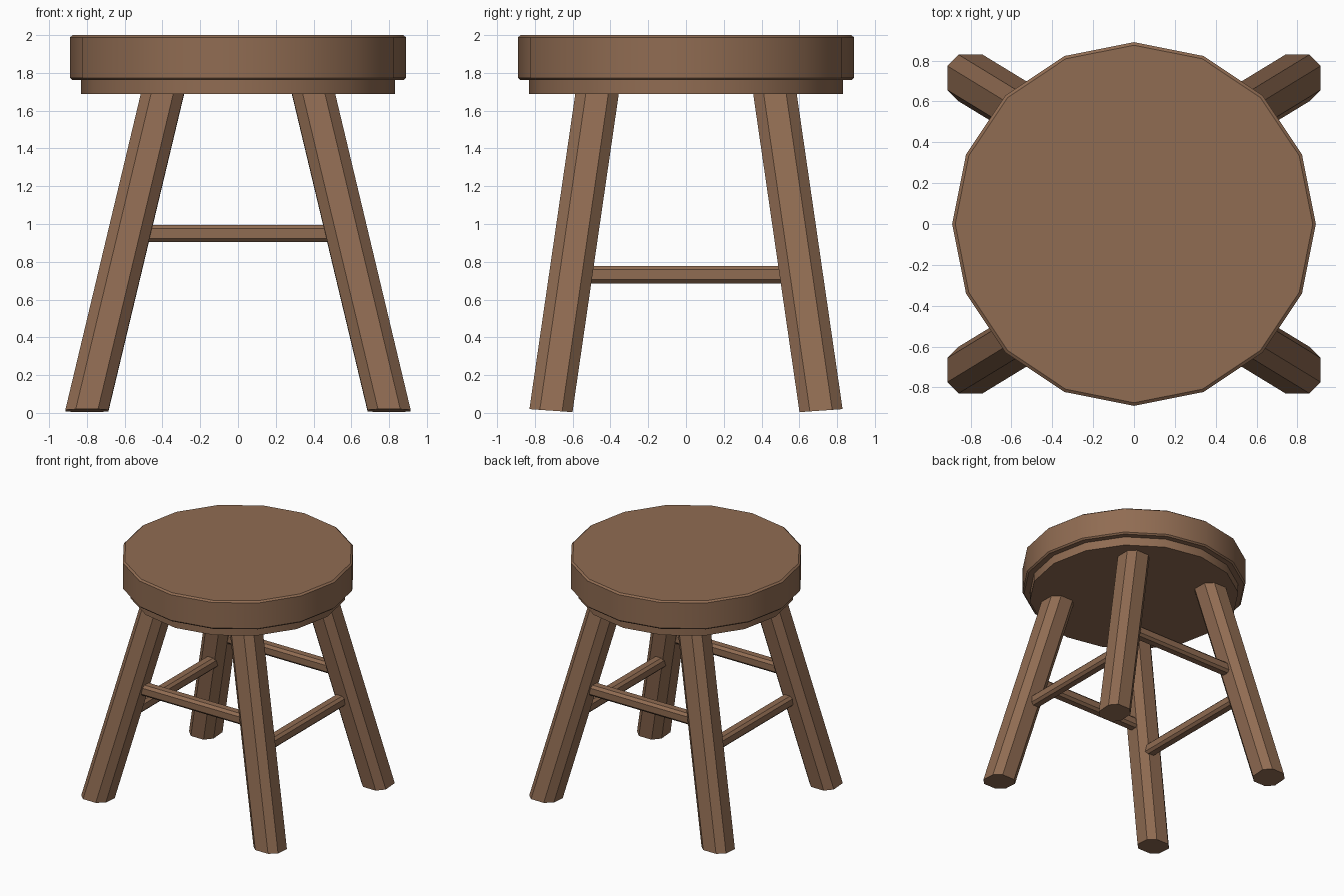
import bpy, bmesh, math
from mathutils import Vector

if "Cube" in bpy.data.objects:
    bpy.data.objects.remove(bpy.data.objects["Cube"])

wood = bpy.data.materials.new("brown_wood")
wood.diffuse_color = (0.28, 0.15, 0.085, 1)
wood.use_nodes = True
wood.node_tree.nodes["Principled BSDF"].inputs["Base Color"].default_value = wood.diffuse_color


def finish(name, bm):
    bmesh.ops.recalc_face_normals(bm, faces=bm.faces)
    me = bpy.data.meshes.new(name)
    bm.to_mesh(me)
    bm.free()
    me.materials.append(wood)
    ob = bpy.data.objects.new(name, me)
    bpy.context.collection.objects.link(ob)
    return ob


def loft(name, rings):
    """Skin closed rings of points and cap both ends."""
    bm = bmesh.new()
    loops = [[bm.verts.new(p) for p in r] for r in rings]
    n = len(loops[0])
    for a, b in zip(loops, loops[1:]):
        for i in range(n):
            j = (i + 1) % n
            bm.faces.new((a[i], a[j], b[j], b[i]))
    bm.faces.new(loops[0])
    bm.faces.new(loops[-1])
    return finish(name, bm)


def disc(name, profile, sides=16):
    """Low-poly disc from (radius, z) pairs, smooth around its rim."""
    ob = loft(name, [[(r * math.cos(math.tau * i / sides),
                       r * math.sin(math.tau * i / sides), z)
                      for i in range(sides)] for r, z in profile])
    bpy.ops.object.select_all(action='DESELECT')
    ob.select_set(True)
    bpy.context.view_layer.objects.active = ob
    bpy.ops.object.shade_smooth_by_angle(angle=math.radians(30))


def chamfered(h, c):
    """Square section of half width h with corners cut by c."""
    f = h - c
    return [(h, -f), (h, f), (f, h), (-f, h), (-h, f), (-h, -f), (-f, -h), (f, -h)]


# Seat and the smaller ring under it
disc("seat", [(0.878, 1.762), (0.89, 1.774), (0.89, 1.988), (0.875, 2.0)])
disc("seat_under_ring", [(0.832, 1.688), (0.832, 1.77)])

# Splayed legs
FOOT, TOP = Vector((0.80, 0.715, 0.012)), Vector((0.39, 0.465, 1.73))
for sx, xn in ((-1, "left"), (1, "right")):
    for sy, yn in ((-1, "front"), (1, "back")):
        sec = chamfered(0.114, 0.055)
        loft(f"{yn}_{xn}_leg",
             [[((p.x + u) * sx, (p.y + v) * sy, p.z + 0.07 * v) for u, v in sec]
              for p in (FOOT, TOP)])

# Stretchers: front/back pair sits higher than the side pair
bar = chamfered(0.046, 0.02)


def leg_at(z):
    return FOOT.lerp(TOP, (z - FOOT.z) / (TOP.z - FOOT.z))


for s, yn, xn in ((-1, "front", "left"), (1, "back", "right")):
    p = leg_at(0.95)
    loft(f"{yn}_stretcher", [[(e * p.x, s * (p.y - 0.01) + u, p.z + v) for u, v in bar]
                             for e in (-1, 1)])
    p = leg_at(0.732)
    loft(f"{xn}_stretcher", [[(s * (p.x - 0.03) + u, e * p.y, p.z + v) for u, v in bar]
                             for e in (-1, 1)])
